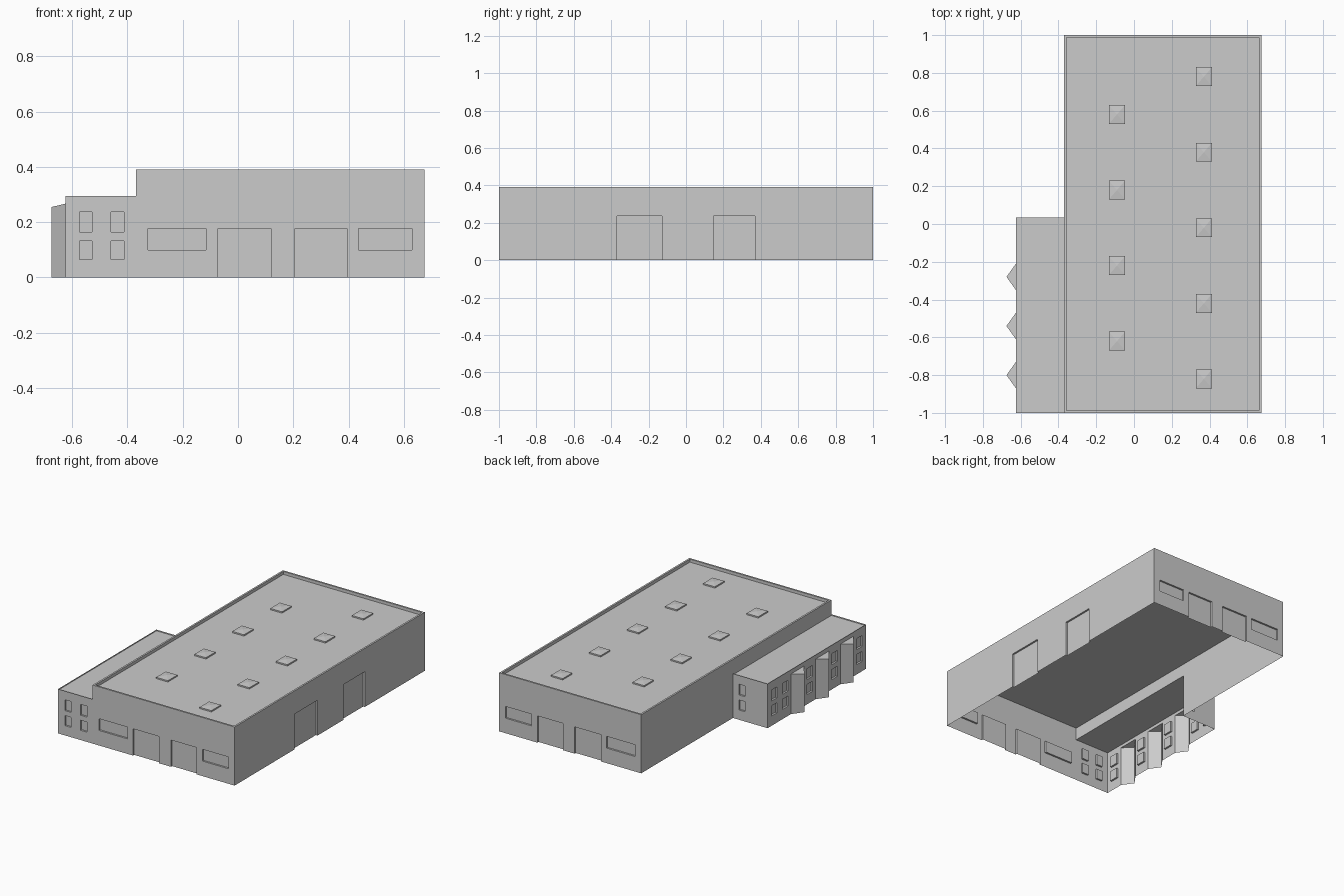
import bpy, bmesh
from mathutils import Vector

if "Cube" in bpy.data.objects:
    bpy.data.objects.remove(bpy.data.objects["Cube"])

LEFT, STEP, RIGHT = -0.625, -0.37, 0.675     # annex side, hall left side, hall right side
BACK_ANNEX = 0.035
HALL_TOP, HALL_ROOF = 0.39, 0.37
ANNEX_TOP, ANNEX_ROOF = 0.295, 0.287
RIM, RECESS = 0.012, 0.012


def make(name, quads):
    bm = bmesh.new()
    for q in quads:
        bm.faces.new([bm.verts.new(p) for p in q])
    bmesh.ops.remove_doubles(bm, verts=bm.verts, dist=1e-5)
    mesh = bpy.data.meshes.new(name)
    bm.to_mesh(mesh)
    bm.free()
    bpy.context.collection.objects.link(bpy.data.objects.new(name, mesh))


def wall(name, p0, p1, z0, z1, recesses=(), holes=()):
    """Single-sheet wall, outside on the right of p0->p1; openings are (a, b, low, high) in world units."""
    p0, p1 = Vector(p0), Vector(p1)
    length = (p1 - p0).length
    d = (p1 - p0) / length
    inward = Vector((-d.y, d.x))
    start = p0.x if abs(d.x) > 0.5 else p0.y

    def local(o):
        a, b = sorted((abs(o[0] - start), abs(o[1] - start)))
        return a, b, o[2], o[3]

    def pt(u, z, depth=0.0):
        p = p0 + d * u + inward * depth
        return (p.x, p.y, z)

    rec, cut = [local(o) for o in recesses], [local(o) for o in holes]
    us, zs = {0.0, length}, {z0, z1}
    for a, b, lo, hi in rec + cut:
        us |= {a, b}
        zs |= {lo, hi}
    us, zs = sorted(us), sorted(zs)
    quads = []
    for ua, ub in zip(us, us[1:]):
        for za, zb in zip(zs, zs[1:]):
            u, z = (ua + ub) / 2, (za + zb) / 2
            if not any(a < u < b and lo < z < hi for a, b, lo, hi in rec + cut):
                quads.append([pt(ua, za), pt(ub, za), pt(ub, zb), pt(ua, zb)])
    for a, b, lo, hi in rec:
        ring = [(a, lo), (b, lo), (b, hi), (a, hi)]
        quads.append([pt(u, z, RECESS) for u, z in ring])
        for i in range(4):
            if i == 0 and lo <= z0:
                continue                      # doors have no sill
            (u, z), (v, w) = ring[i], ring[(i + 1) % 4]
            quads.append([pt(u, z), pt(v, w), pt(v, w, RECESS), pt(u, z, RECESS)])
    make(name, quads)


def rect(x0, y0, x1, y1, z):
    return [(x0, y0, z), (x1, y0, z), (x1, y1, z), (x0, y1, z)]


def band(lower, upper):
    return [[lower[i], lower[(i + 1) % 4], upper[(i + 1) % 4], upper[i]] for i in range(4)]


# Hall walls with doors and strip windows
end_openings = [(-0.325, -0.115, 0.10, 0.178), (-0.073, 0.12, 0, 0.178),
                (0.207, 0.395, 0, 0.178), (0.437, 0.63, 0.10, 0.178)]
side_doors = [(-0.37, -0.128, 0, 0.235), (0.146, 0.37, 0, 0.235)]
wall("hall_front_wall", (STEP, -1), (RIGHT, -1), 0, HALL_TOP, end_openings)
wall("hall_right_wall", (RIGHT, -1), (RIGHT, 1), 0, HALL_TOP, side_doors)
wall("hall_back_wall", (RIGHT, 1), (STEP, 1), 0, HALL_TOP, end_openings)
wall("hall_left_wall", (STEP, 1), (STEP, BACK_ANNEX), 0, HALL_TOP)
wall("hall_upper_left_wall", (STEP, BACK_ANNEX), (STEP, -1), ANNEX_ROOF, HALL_TOP)

# Hall roof sunk behind a parapet
outer = rect(STEP, -1, RIGHT, 1, HALL_TOP)
inner = rect(STEP + RIM, -1 + RIM, RIGHT - RIM, 1 - RIM, HALL_TOP)
make("hall_parapet", band(outer, inner) +
     band(rect(STEP + RIM, -1 + RIM, RIGHT - RIM, 1 - RIM, HALL_ROOF), inner)
     )
make("hall_roof", [rect(STEP, -1, RIGHT, 1, HALL_ROOF)])

# Annex walls with two rows of small windows and openings into the bays
rows = [(0.065, 0.132), (0.165, 0.237)]
bays = [-0.28, -0.54, -0.80]
BAY_HALF, BAY_WALL_TOP, BAY_TIP_TOP = 0.07, 0.267, 0.255


def windows(spans):
    return [(a, b, lo, hi) for a, b in spans for lo, hi in rows]


wall("annex_front_wall", (LEFT, -1), (STEP, -1), 0, ANNEX_TOP,
     windows([(-0.573, -0.528), (-0.46, -0.413)]))
wall("annex_back_wall", (STEP, BACK_ANNEX), (LEFT, BACK_ANNEX), 0, ANNEX_TOP,
     windows([(-0.46, -0.413)]))
wall("annex_left_wall", (LEFT, BACK_ANNEX), (LEFT, -1), 0, ANNEX_TOP,
     windows([(c - 0.03, c + 0.03) for c in (-0.035, -0.15, -0.41, -0.67, -0.93)]),
     [(c - BAY_HALF, c + BAY_HALF, 0, BAY_WALL_TOP) for c in bays])
make("annex_roof", [rect(LEFT, -1, STEP, BACK_ANNEX, ANNEX_ROOF)])

# Triangular bays with sloping tops
for c in bays:
    a, b, tip = (LEFT, c - BAY_HALF), (LEFT, c + BAY_HALF), (-0.675, c)
    at, bt, tt = (*a, BAY_WALL_TOP), (*b, BAY_WALL_TOP), (*tip, BAY_TIP_TOP)
    make("bay", [[(*tip, 0), (*a, 0), at, tt], [(*b, 0), (*tip, 0), tt, bt], [at, bt, tt]])

# Skylights: low curb with a shallow pyramid
spots = [(-0.09, 0.58 - 0.4 * i) for i in range(4)] + [(0.37, 0.78 - 0.4 * i) for i in range(5)]
for x, y in spots:
    low, top = (rect(x - 0.043, y - 0.05, x + 0.043, y + 0.05, z) for z in (HALL_ROOF, 0.379))
    apex = (x, y, 0.385)
    make("skylight", band(low, top) + [[top[i], top[(i + 1) % 4], apex] for i in range(4)])
